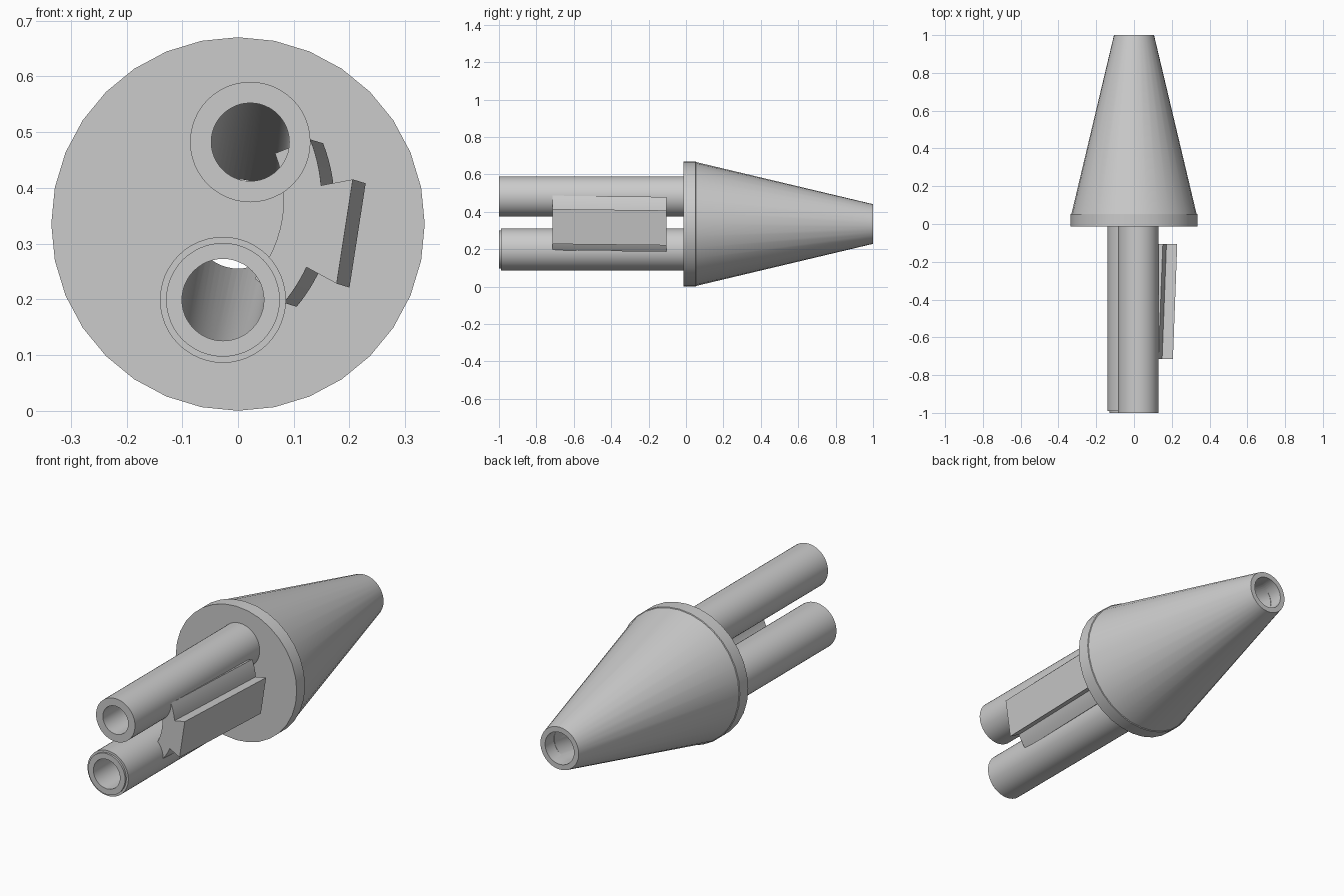
import bpy, bmesh, math

if "Cube" in bpy.data.objects:
    bpy.data.objects.remove(bpy.data.objects["Cube"], do_unlink=True)

grey = bpy.data.materials.new("light grey")
grey.use_nodes = True
tone = (0.6, 0.6, 0.6, 1)
grey.diffuse_color = tone
grey.node_tree.nodes["Principled BSDF"].inputs["Base Color"].default_value = tone


def finish(name, bm):
    bmesh.ops.recalc_face_normals(bm, faces=bm.faces[:])
    mesh = bpy.data.meshes.new(name)
    bm.to_mesh(mesh)
    bm.free()
    obj = bpy.data.objects.new(name, mesh)
    mesh.materials.append(grey)
    bpy.context.collection.objects.link(obj)
    return obj


def smooth(obj):
    bpy.ops.object.select_all(action="DESELECT")
    obj.select_set(True)
    bpy.context.view_layer.objects.active = obj
    bpy.ops.object.shade_smooth_by_angle(angle=math.radians(30))


def loft(name, rings, sides, closed=False):
    """Join circles (x, y, z, radius) along y; cap the ends or close the loop."""
    bm = bmesh.new()
    loops = []
    for x, y, z, r in rings:
        angles = [math.tau * i / sides for i in range(sides)]
        loops.append([bm.verts.new((x + r * math.sin(a), y, z + r * math.cos(a)))
                      for a in angles])
    pairs = list(zip(loops, loops[1:]))
    if closed:
        pairs.append((loops[-1], loops[0]))
    else:
        bm.faces.new(loops[0])
        bm.faces.new(loops[-1])
    for a, b in pairs:
        for i in range(sides):
            j = (i + 1) % sides
            bm.faces.new((a[i], a[j], b[j], b[i]))
    return finish(name, bm)


# Flange and tapering nozzle in one turned body
MID = 0.335
FLANGE_FRONT = -0.014
profile = [(FLANGE_FRONT, 0.335), (0.052, 0.335), (0.054, 0.331), (1, 0.106)]
body = loft("nozzle_body", [(0, y, MID, r) for y, r in profile], 32)

# Two inlet tubes: name, x, z, outer radius, bore radius, front lip radius
tubes = [("upper_tube", 0.022, 0.482, 0.108, 0.07, 0.108),
         ("lower_tube", -0.027, 0.199, 0.113, 0.0735, 0.102)]
cutters = [loft("outlet_cutter", [(0, 0.93, MID, 0.08), (0, 1.05, MID, 0.08)], 48)]
for name, x, z, outer, bore, lip in tubes:
    end = FLANGE_FRONT + 0.001
    rings = [(x, -1, z, bore), (x, -1, z, lip)]
    if lip < outer:
        rings += [(x, -0.99, z, lip), (x, -0.99, z, outer)]
    rings += [(x, end, z, outer), (x, end, z, bore)]
    smooth(loft(name, rings, 48, closed=True))
    # Slanting channel that carries each bore to the shared outlet
    cutters.append(loft(name + "_cutter", [(x, -0.05, z, bore), (x, 0, z, bore),
                                           (0, 0.95, MID, 0.078)], 48))

# Hollow out the body
bpy.context.view_layer.objects.active = body
for cutter in cutters:
    mod = body.modifiers.new("bore", "BOOLEAN")
    mod.operation = "DIFFERENCE"
    mod.solver = "EXACT"
    mod.object = cutter
    bpy.ops.object.modifier_apply(modifier=mod.name)
for cutter in cutters:
    bpy.data.objects.remove(cutter, do_unlink=True)
smooth(body)


# Side bracket: curved web with a raised rib, extruded slightly askew
def arc(radius, start, stop, steps=6):
    angles = [math.radians(start + (stop - start) * i / steps) for i in range(steps + 1)]
    return [(-0.14 + radius * math.cos(a), 0.38 + radius * math.sin(a)) for a in angles]


outline = (arc(0.29, 21.6, 4.8) + [(0.206, 0.415), (0.177, 0.228)]
           + arc(0.29, -25, -40) + arc(0.222, -40, 21.6, 12))
bm = bmesh.new()
front = [bm.verts.new((x, -0.715, z)) for x, z in outline]
back = [bm.verts.new((x + 0.023, -0.105, z - 0.007)) for x, z in outline]
bm.faces.new(front)
bm.faces.new(back)
for i in range(len(front)):
    j = (i + 1) % len(front)
    bm.faces.new((front[i], front[j], back[j], back[i]))
smooth(finish("side_bracket", bm))
